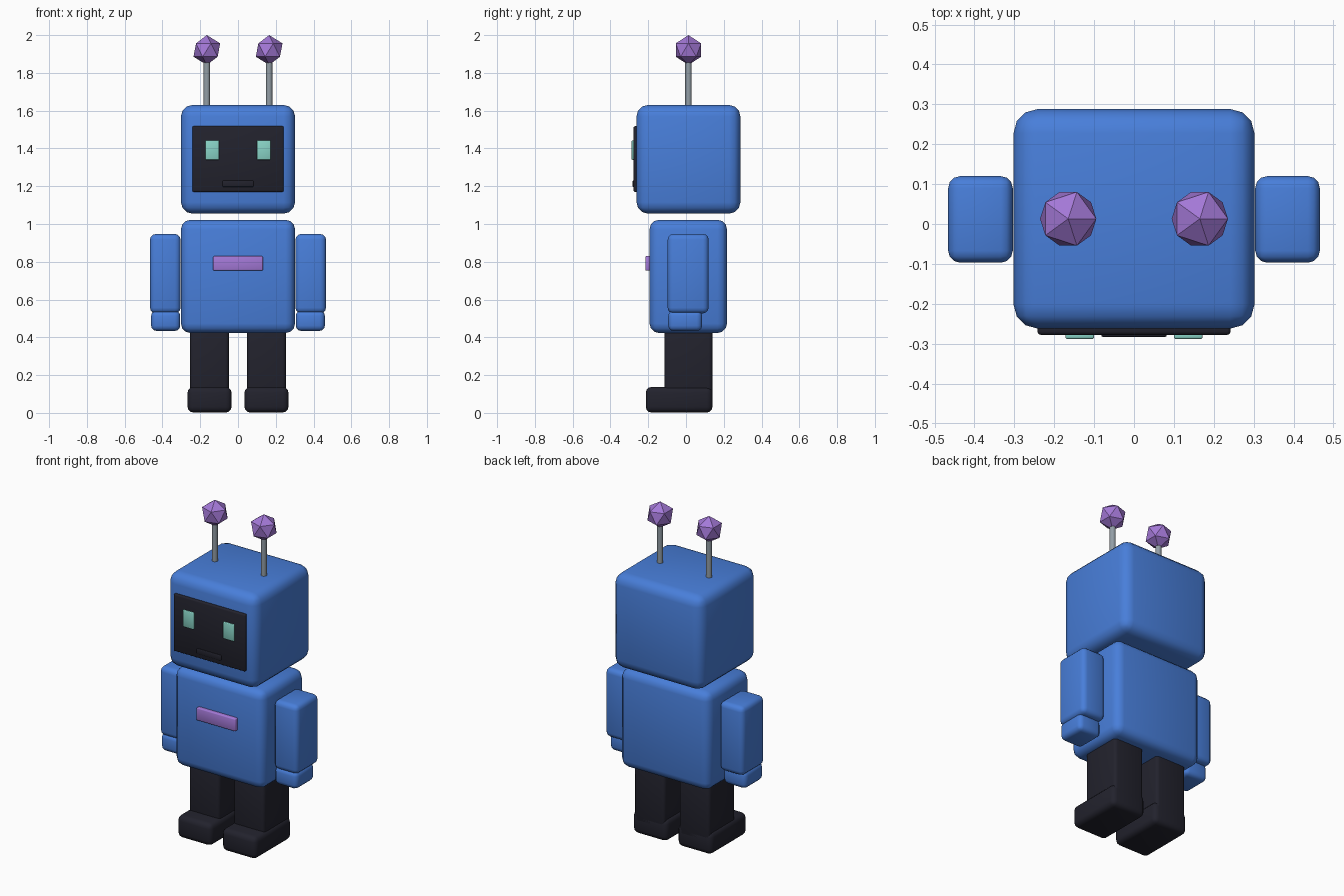
import bpy
import bmesh
import math

cube = bpy.data.objects.get("Cube")
if cube:
    bpy.data.objects.remove(cube, do_unlink=True)


def material(name, rgb):
    m = bpy.data.materials.new(name)
    m.use_nodes = True
    color = (*rgb, 1.0)
    m.diffuse_color = color
    m.node_tree.nodes["Principled BSDF"].inputs["Base Color"].default_value = color
    return m


blue = material("blue_shell", (0.065, 0.21, 0.70))
dark = material("dark_charcoal", (0.016, 0.016, 0.026))
purple = material("purple", (0.37, 0.19, 0.68))
teal = material("teal_glow", (0.25, 0.66, 0.57))
grey = material("grey_metal", (0.29, 0.34, 0.38))


def finish(name, bm, mat, smooth=True):
    mesh = bpy.data.meshes.new(name)
    bm.to_mesh(mesh)
    bm.free()
    mesh.materials.append(mat)
    obj = bpy.data.objects.new(name, mesh)
    bpy.context.collection.objects.link(obj)
    for p in mesh.polygons:
        p.use_smooth = smooth
    return obj


def rounded_box(name, mat, x, y, z, radius, segments=3):
    """Box between the given (low, high) limits with rounded edges."""
    bm = bmesh.new()
    bmesh.ops.create_cube(bm, size=1)
    for v in bm.verts:
        for i, (low, high) in enumerate((x, y, z)):
            v.co[i] = high if v.co[i] > 0 else low
    obj = finish(name, bm, mat)
    bevel = obj.modifiers.new("rounding", "BEVEL")
    bevel.width = radius
    bevel.segments = segments
    return obj


def pair(name, mat, x, y, z, radius, segments=3):
    """The same box on the left (+x) and right (-x)."""
    rounded_box("left_" + name, mat, x, y, z, radius, segments)
    rounded_box("right_" + name, mat, (-x[1], -x[0]), y, z, radius, segments)


# Head and torso
rounded_box("head", blue, (-0.302, 0.302), (-0.262, 0.288), (1.055, 1.63), 0.06)
rounded_box("torso", blue, (-0.302, 0.302), (-0.193, 0.217), (0.423, 1.022), 0.05)

# Face screen, mouth and eyes
rounded_box("face_screen", dark, (-0.242, 0.242), (-0.278, -0.25), (1.17, 1.518), 0.008, 2)
rounded_box("mouth", dark, (-0.082, 0.082), (-0.283, -0.27), (1.197, 1.23), 0.004, 2)
pair("eye", teal, (0.1, 0.172), (-0.288, -0.27), (1.34, 1.442), 0.004, 2)

# Chest plate
rounded_box("chest_plate", purple, (-0.132, 0.132), (-0.215, -0.18), (0.753, 0.83), 0.006, 2)

# Arms, hands, legs and feet
pair("arm", blue, (0.304, 0.466), (-0.097, 0.12), (0.527, 0.947), 0.03)
pair("hand", blue, (0.306, 0.46), (-0.094, 0.085), (0.434, 0.542), 0.028)
pair("leg", dark, (0.048, 0.254), (-0.115, 0.14), (0.07, 0.45), 0.02)
pair("foot", dark, (0.034, 0.267), (-0.213, 0.14), (0.002, 0.137), 0.03)

# Antennae with faceted tips
for side, sx in (("left", 1), ("right", -1)):
    bm = bmesh.new()
    bmesh.ops.create_cone(bm, cap_ends=True, segments=12, radius1=0.017,
                          radius2=0.017, depth=0.28)
    rod = finish(side + "_antenna_rod", bm, grey)
    rod.data.set_sharp_from_angle(angle=math.radians(40))
    rod.location = (sx * 0.165, 0.013, 1.74)

    bm = bmesh.new()
    bmesh.ops.create_icosphere(bm, subdivisions=1, radius=0.079)
    tip = finish(side + "_antenna_tip", bm, purple, smooth=False)
    tip.location = (sx * 0.165, 0.013, 1.921)
